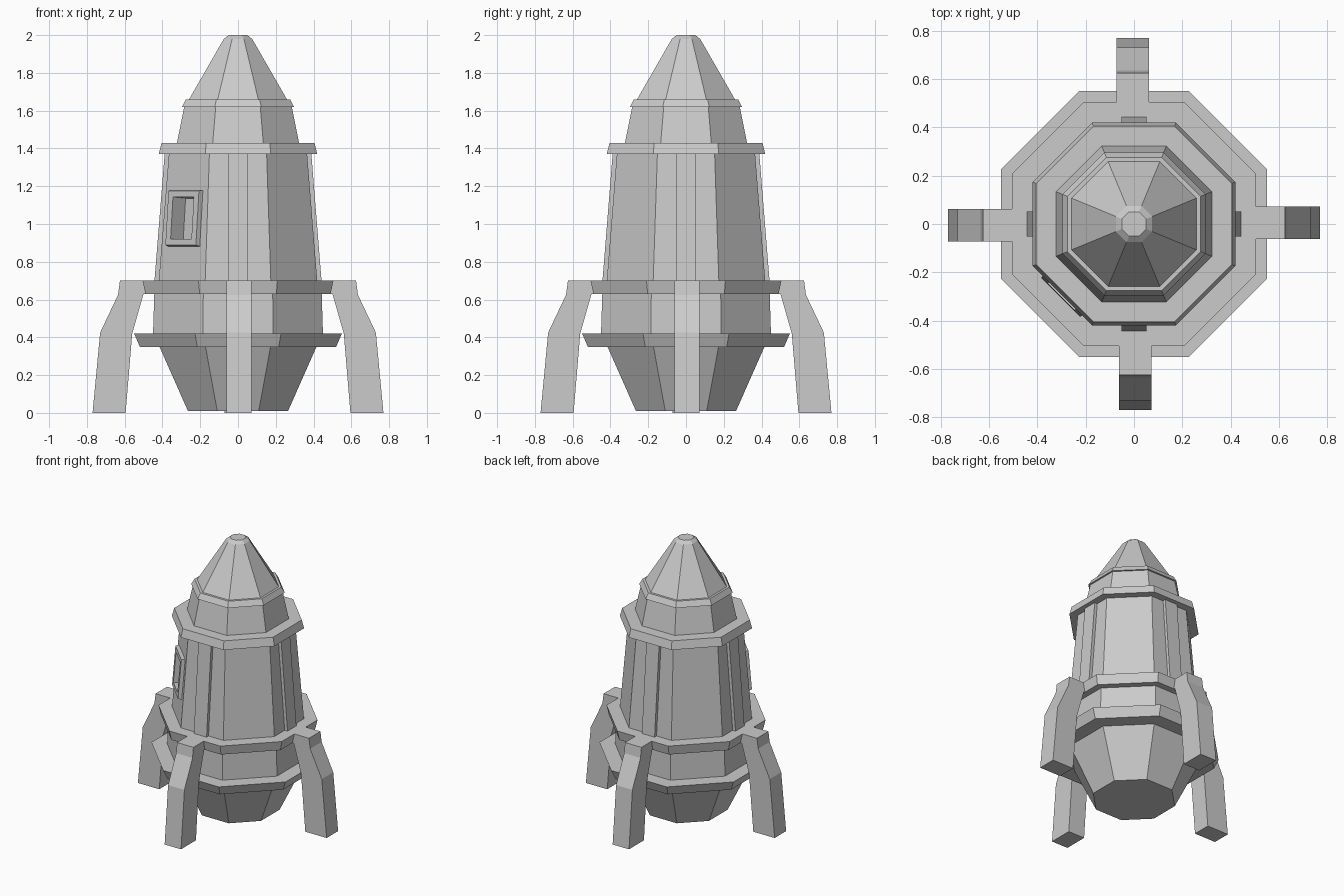
import bpy, bmesh
from math import cos, pi, radians, atan
from mathutils import Matrix, Vector

if "Cube" in bpy.data.objects:
    bpy.data.objects.remove(bpy.data.objects["Cube"])


def make_object(name, bm, matrix=None):
    bmesh.ops.recalc_face_normals(bm, faces=bm.faces[:])
    mesh = bpy.data.meshes.new(name)
    if matrix:
        bm.transform(matrix)
    bm.to_mesh(mesh)
    bm.free()
    ob = bpy.data.objects.new(name, mesh)
    bpy.context.collection.objects.link(ob)
    return ob


def octagon(name, profile):
    """Eight-sided solid from (apothem, z) pairs, flats facing the axes."""
    bm = bmesh.new()
    rings = []
    for a, z in profile:
        r = a / cos(pi / 8)
        rings.append([bm.verts.new(Matrix.Rotation(pi / 8 + i * pi / 4, 3, 'Z')
                                   @ Vector((r, 0, z))) for i in range(8)])
    for lo, hi in zip(rings, rings[1:]):
        for i in range(8):
            j = (i + 1) % 8
            bm.faces.new((lo[i], lo[j], hi[j], hi[i]))
    bm.faces.new(rings[0])
    bm.faces.new(rings[-1])
    return make_object(name, bm)


def slab(name, outline, y0, y1, matrix):
    """Outline in the xz plane, extruded from y0 to y1."""
    bm = bmesh.new()
    face = bm.faces.new([bm.verts.new((x, y0, z)) for x, z in outline])
    out = bmesh.ops.extrude_face_region(bm, geom=[face])["geom"]
    verts = [v for v in out if isinstance(v, bmesh.types.BMVert)]
    bmesh.ops.translate(bm, verts=verts, vec=(0, y1 - y0, 0))
    return make_object(name, bm, matrix)


def block(name, x0, x1, half_w, half_h, taper, matrix):
    """Box along x whose outer end is smaller by the taper."""
    bm = bmesh.new()
    bmesh.ops.create_cube(bm, size=2)
    for v in bm.verts:
        t = taper if v.co.x > 0 else 0
        v.co = (x1 if v.co.x > 0 else x0,
                v.co.y * (half_w - t), v.co.z * (half_h - t))
    return make_object(name, bm, matrix)


# Hull sections and rings, bottom to top
octagon("engine_base", [(0.265, 0.01), (0.42, 0.36)])
octagon("lower_ring", [(0.52, 0.35), (0.55, 0.42)])
octagon("lower_hull", [(0.45, 0.41), (0.443, 0.64)])
octagon("leg_ring", [(0.49, 0.63), (0.505, 0.70)])
hull = octagon("main_hull", [(0.42, 0.69), (0.365, 1.38)])
octagon("upper_ring", [(0.42, 1.37), (0.405, 1.43)])
octagon("upper_hull", [(0.325, 1.42), (0.283, 1.63)])
octagon("nose_ring", [(0.297, 1.62), (0.276, 1.66)])
octagon("nose_cone", [(0.262, 1.655), (0.075, 1.98), (0.05, 2.0)])

# Four legs and hull strips
leg = [(0.44, 0.70), (0.625, 0.70), (0.635, 0.625), (0.73, 0.425), (0.77, 0),
       (0.595, 0), (0.56, 0.42), (0.50, 0.63), (0.44, 0.63)]
strip = [(0.38, 0.69), (0.443, 0.69), (0.388, 1.375), (0.33, 1.375)]
for i, side in enumerate(("right", "back", "left", "front")):
    turn = Matrix.Rotation(i * pi / 2, 4, 'Z')
    slab(side + "_leg", leg, -0.062, 0.072, turn)
    slab(side + "_hull_strip", strip, -0.052, 0.052, turn)

# Window frame on the front left facet, with a recess cut into the hull
facet = (Matrix.Rotation(radians(225), 4, 'Z')
         @ Matrix.Translation((0.393, 0, 1.03))
         @ Matrix.Rotation(-atan(0.08), 4, 'Y'))
frame = block("window_frame", -0.02, 0.025, 0.122, 0.152, 0.008, facet)
cutter = block("window_cutter", -0.07, 0.1, 0.078, 0.112, 0, facet)
cutter.hide_render = True
cutter.display_type = 'WIRE'
for ob in (hull, frame):
    mod = ob.modifiers.new("window_recess", 'BOOLEAN')
    mod.operation = 'DIFFERENCE'
    mod.object = cutter
    mod.solver = 'EXACT'
